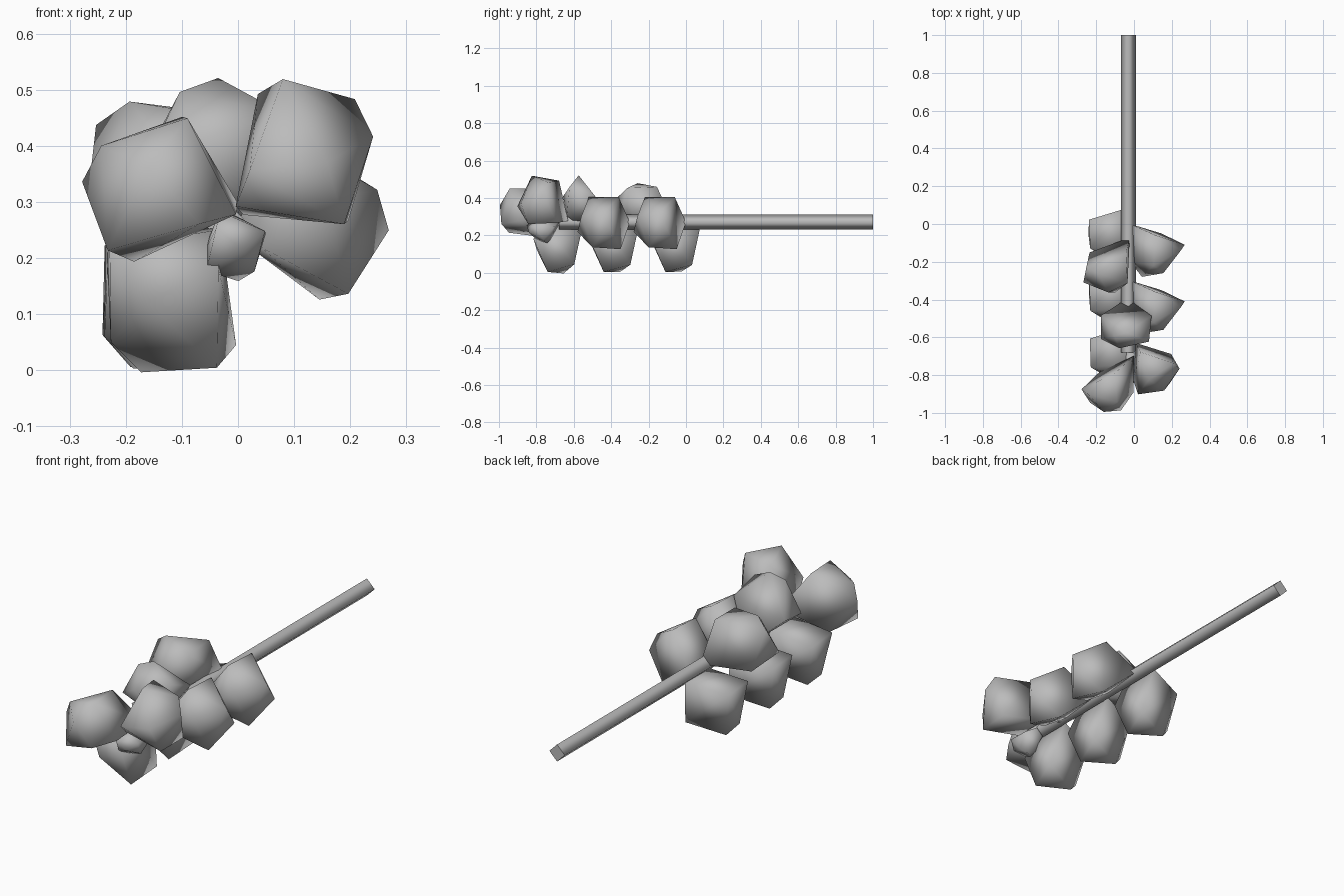
import bpy, bmesh, math
from mathutils import Vector, Matrix

cube = bpy.data.objects.get("Cube")
if cube:
    bpy.data.objects.remove(cube, do_unlink=True)

grey = bpy.data.materials.new("plain grey")
grey.use_nodes = True
grey.diffuse_color = (0.5, 0.5, 0.5, 1)
grey.node_tree.nodes["Principled BSDF"].inputs["Base Color"].default_value = (0.5, 0.5, 0.5, 1)

AXIS_X, AXIS_Z = -0.03, 0.27


def add_object(name, bm):
    bmesh.ops.recalc_face_normals(bm, faces=bm.faces)
    mesh = bpy.data.meshes.new(name)
    bm.to_mesh(mesh)
    bm.free()
    mesh.materials.append(grey)
    obj = bpy.data.objects.new(name, mesh)
    bpy.context.collection.objects.link(obj)


# Stem: four-sided rod lying along y, smooth sides and flat ends
def stem(back, front, radius):
    bm = bmesh.new()
    bmesh.ops.create_cone(bm, cap_ends=True, segments=4, radius1=radius,
                          radius2=radius, depth=back - front)
    bmesh.ops.rotate(bm, verts=bm.verts, matrix=Matrix.Rotation(math.pi / 2, 3, "X"))
    bmesh.ops.translate(bm, verts=bm.verts, vec=(AXIS_X, (back + front) / 2, AXIS_Z))
    for face in bm.faces:
        face.smooth = abs(face.normal.y) < 0.5
    add_object("stem", bm)


# Bud corners: outward from the stem, forward along it, sideways
BUD = [(0.01, 0, 0), (0.01, 0.2, -0.02), (0.17, 0.05, -0.14), (0.22, 0.2, -0.13),
       (0.29, 0.11, -0.02), (0.27, 0.14, 0.05), (0.14, 0.06, 0.13),
       (0.13, 0.22, 0.13), (0.07, 0.28, -0.05), (0.18, 0.26, 0.03)]


def bud(name, start, angle, length=1, flip=1, size=1, shift=(0, 0), lean=0):
    out = Vector((math.cos(math.radians(angle)), 0, math.sin(math.radians(angle))))
    side = Vector((-out.z, 0, out.x)) * flip
    origin = Vector((AXIS_X + shift[0], start, AXIS_Z + shift[1]))
    bm = bmesh.new()
    for r, forward, t in BUD:
        bm.verts.new(origin + size * (out * r + side * t)
                     - Vector((0, forward * length + lean * r, 0)))
    hull = bmesh.ops.convex_hull(bm, input=bm.verts)
    loose = [v for v in hull["geom_interior"] if isinstance(v, bmesh.types.BMVert)]
    bmesh.ops.delete(bm, geom=loose, context="VERTS")
    for face in bm.faces:
        face.smooth = True
    add_object(name, bm)


stem(1, -0.68, 0.04)

# Buds in rows around the stem
for i, (start, angle) in enumerate(((0.08, 237), (-0.25, 238), (-0.55, 241))):
    bud(f"lower_bud_{i + 1}", start, angle, 0.95, -1, 1.04, (-0.015, 0))
for i, start in enumerate((0, -0.3)):
    bud(f"left_bud_{i + 1}", start, 0, size=1.03)
bud("left_bud_3", -0.63, 42, 0.97, -1, 1.02, (0.032, 0))
bud("right_bud_1", -0.07, 141, 1, -1, shift=(0.015, 0), lean=0.18)
bud("right_bud_2", -0.695, 168, 0.98, -1, shift=(0.04, 0.025), lean=0.25)
bud("top_bud", -0.39, 94, 0.8, shift=(-0.005, -0.04), lean=0.33)
bud("tip_bud", -0.67, 285, 0.65, size=0.46, shift=(0.005, 0.02))
